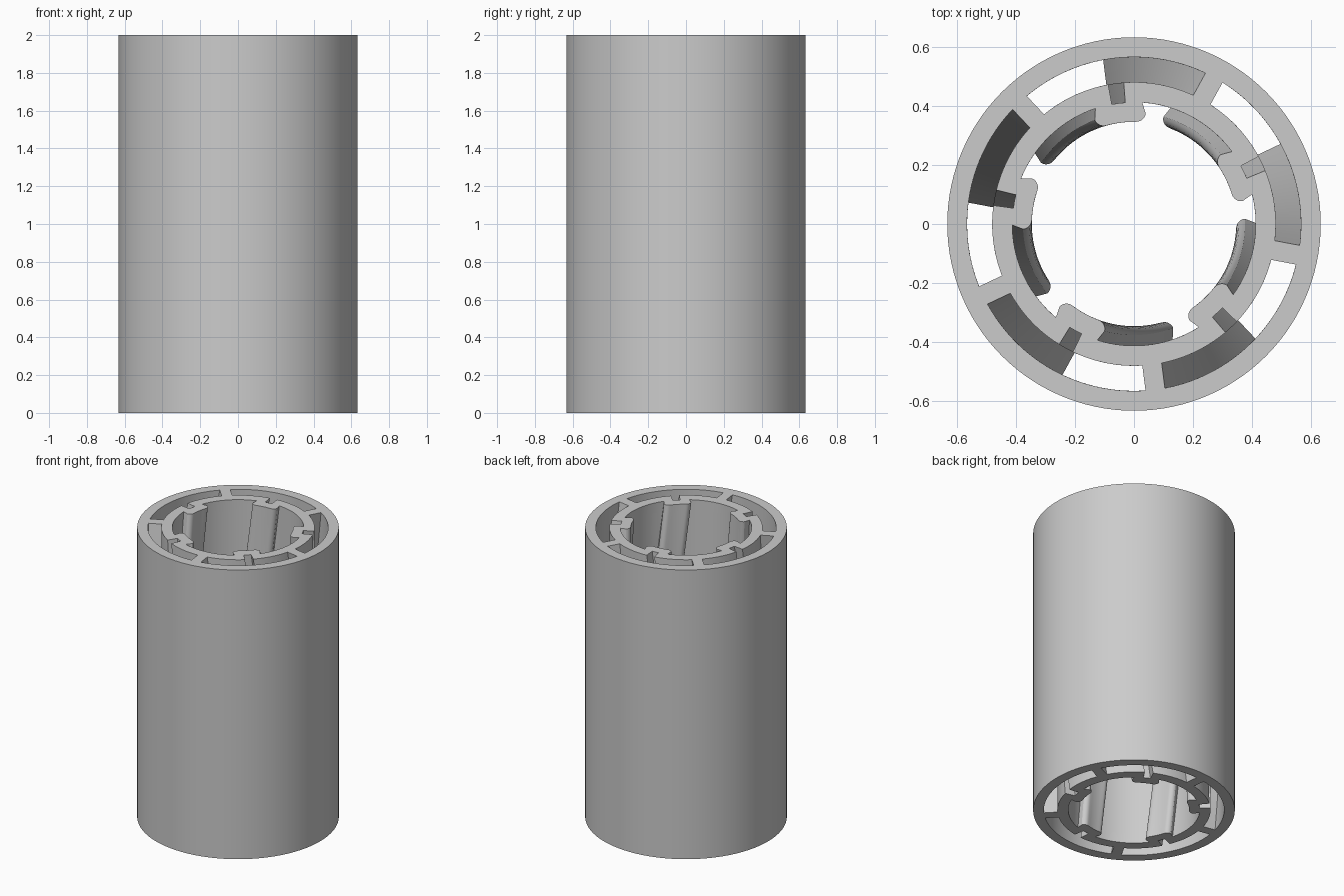
import bpy, bmesh
from math import radians, sin, cos, asin, tau, pi

cube = bpy.data.objects.get("Cube")
if cube:
    bpy.data.objects.remove(cube)

# Main dimensions
HEIGHT, TWIST, LAYERS, COUNT = 2.0, radians(36), 24, 5
R_OUT, R_SLOT, R_RING, R_BORE, R_TOOTH, R_NOTCH = 0.632, 0.565, 0.48, 0.412, 0.346, 0.412
RIB_HALF, TOOTH_HALF, NOTCH_HALF, FILLET = 0.033, 0.08, 0.023, 0.03
STEP = tau / COUNT
FIRST_RIB = radians(61.3)


def polar(r, a):
    return (r * cos(a), r * sin(a))


def arc(r, a, b):
    n = max(2, round(abs(b - a) / radians(3)))
    return [polar(r, a + (b - a) * i / n) for i in range(n + 1)]


def fillet(r, a, side):
    """Rounded tooth corner, listed from the flank to the tip."""
    da = FILLET / r
    pts = []
    for i in range(7):
        q = i / 6 * pi / 2
        pts.append(polar(r + FILLET * (1 - sin(q)), a - side * da * (1 - cos(q))))
    return pts


def bore_profile():
    """Central opening with inward rounded teeth."""
    pts = []
    half_root, half_tip = asin(TOOTH_HALF / R_BORE), asin(TOOTH_HALF / R_TOOTH)
    for k in range(COUNT):
        mid = FIRST_RIB + STEP * (k + 0.5)
        pts.append(polar(R_BORE, mid - half_root))
        pts += fillet(R_TOOTH, mid - half_tip, -1)
        tip = half_tip - FILLET / R_TOOTH
        pts += arc(R_TOOTH, mid - tip, mid + tip)[1:-1]
        pts += fillet(R_TOOTH, mid + half_tip, 1)[::-1]
        pts += arc(R_BORE, mid + half_root, mid + STEP - half_root)[:-1]
    return pts


def slot_profile(k):
    """Curved slot between two ribs, with a notch reaching into the tooth."""
    a = FIRST_RIB + STEP * k
    b, mid = a + STEP, a + STEP / 2
    outer, inner = asin(RIB_HALF / R_SLOT), asin(RIB_HALF / R_RING)
    mouth, base = asin(NOTCH_HALF * 1.15 / R_RING), asin(NOTCH_HALF / R_NOTCH)
    pts = arc(R_SLOT, a + outer, b - outer)
    pts += arc(R_RING, b - inner, mid + mouth)
    pts += arc(R_NOTCH, mid + base, mid - base)
    pts += arc(R_RING, mid - mouth, a + inner)
    return pts


def sweep(bm, pts, hole, twist):
    """Sweep a closed profile upward; returns its bottom and top edges."""
    rings = []
    for j in range(LAYERS + 1):
        t = j / LAYERS
        ang = twist * (1 - t)
        c, s = cos(ang), sin(ang)
        rings.append([bm.verts.new((x * c - y * s, x * s + y * c, HEIGHT * t))
                      for x, y in pts])
    n = len(pts)
    for low, high in zip(rings, rings[1:]):
        for i in range(n):
            m = (i + 1) % n
            quad = [low[i], low[m], high[m], high[i]]
            bm.faces.new(quad[::-1] if hole else quad)
    return [[bm.edges.get((ring[i], ring[(i + 1) % n])) for i in range(n)]
            for ring in (rings[0], rings[-1])]


# Outer wall, bore and slots
bm = bmesh.new()
loops = [sweep(bm, arc(R_OUT, 0, tau)[:-1], False, 0),
         sweep(bm, bore_profile(), True, TWIST)]
loops += [sweep(bm, slot_profile(k), True, TWIST) for k in range(COUNT)]

# Flat end faces with openings
for end, up in ((0, -1), (1, 1)):
    edges = [e for loop in loops for e in loop[end]]
    made = bmesh.ops.triangle_fill(bm, edges=edges, use_beauty=True, normal=(0, 0, up))
    for f in made["geom"]:
        if isinstance(f, bmesh.types.BMFace):
            f.normal_update()
            if f.normal.z * up < 0:
                f.normal_flip()

mesh = bpy.data.meshes.new("twisted_sleeve")
bm.to_mesh(mesh)
bm.free()
sleeve = bpy.data.objects.new("twisted_sleeve", mesh)
bpy.context.collection.objects.link(sleeve)

# Plain grey material
grey = bpy.data.materials.new("light_grey")
grey.use_nodes = True
colour = (0.6, 0.6, 0.6, 1)
grey.diffuse_color = colour
grey.node_tree.nodes["Principled BSDF"].inputs["Base Color"].default_value = colour
mesh.materials.append(grey)

# Smooth walls with crisp edges
bpy.ops.object.select_all(action="DESELECT")
sleeve.select_set(True)
bpy.context.view_layer.objects.active = sleeve
bpy.ops.object.shade_smooth_by_angle(angle=radians(30))
